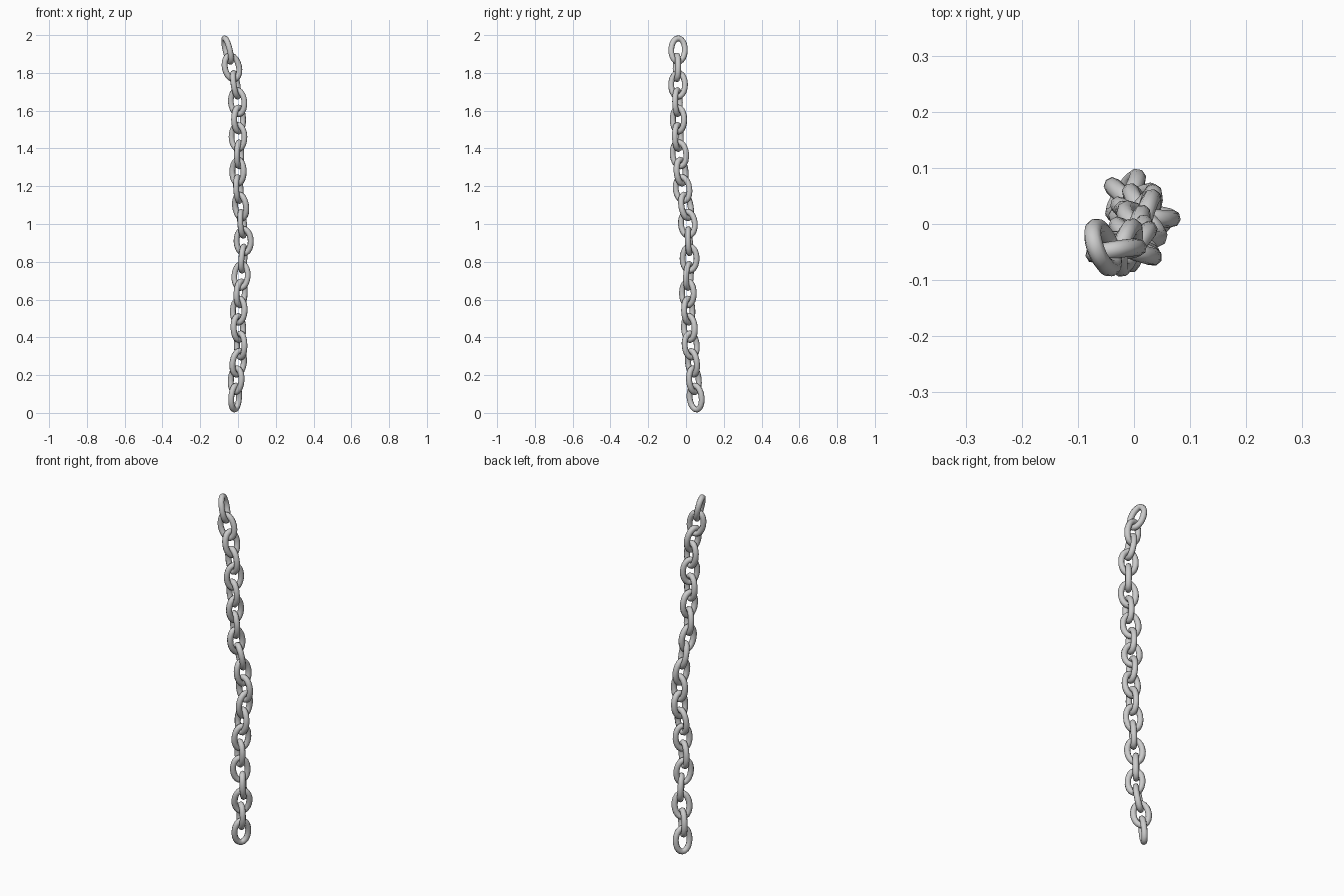
import bpy, bmesh, math
from mathutils import Matrix, Vector

if "Cube" in bpy.data.objects:
    bpy.data.objects.remove(bpy.data.objects["Cube"])

HALF_W, HALF_L, WIRE = 0.038, 0.064, 0.0158   # link centre-line radii and wire radius
SEGS, SIDES = 20, 8

# sway of the hanging chain, one entry per link from the top: x, y, yaw in degrees
LINKS = [
    (-.055, -.042, 107), (-.032, -.048, 10), (-.013, -.042, 75), (-.002, -.045, -20),
    (.003, -.040, 52), (.000, -.043, -25), (.006, -.035, 72), (.000, -.026, -38),
    (.002, -.018, 72), (.014, 0, -40), (.022, .010, 75), (.030, .015, -8),
    (.026, .019, 78), (.016, .013, -20), (.014, .010, 55), (.004, .012, -35),
    (.002, .018, 48), (.014, .025, -58), (.001, .034, 38), (-.010, .042, -42),
    (-.015, .051, 57)]
TOP_Z, PITCH = 1.921, 0.092


def link_mesh():
    """Oval ring of round wire, standing in the local xz plane."""
    bm = bmesh.new()
    rings = []
    for i in range(SEGS):
        t = math.tau * i / SEGS
        c = Vector((HALF_W * math.cos(t), 0, HALF_L * math.sin(t)))
        n = Vector((HALF_L * math.cos(t), 0, HALF_W * math.sin(t))).normalized()
        rings.append([bm.verts.new(c + WIRE * (math.cos(a) * n + Vector((0, math.sin(a), 0))))
                      for a in (math.tau * j / SIDES for j in range(SIDES))])
    for i in range(SEGS):
        a, b = rings[i], rings[(i + 1) % SEGS]
        for j in range(SIDES):
            k = (j + 1) % SIDES
            bm.faces.new((a[j], a[k], b[k], b[j])).smooth = True
    bmesh.ops.recalc_face_normals(bm, faces=bm.faces)
    me = bpy.data.meshes.new("chain_link")
    bm.to_mesh(me)
    bm.free()
    return me


mesh = link_mesh()
pts = [Vector((x, y, TOP_Z - PITCH * i)) for i, (x, y, _) in enumerate(LINKS)]

# hang each link along the path, turned about a quarter from its neighbour
for i, (p, (_, _, yaw)) in enumerate(zip(pts, LINKS)):
    up = (pts[max(i - 1, 0)] - pts[min(i + 1, len(pts) - 1)]).normalized()
    tilt = Vector((0, 0, 1)).rotation_difference(up).to_matrix().to_4x4()
    ob = bpy.data.objects.new(f"chain_link_{i + 1:02d}", mesh)
    ob.matrix_world = Matrix.Translation(p) @ tilt @ Matrix.Rotation(math.radians(yaw), 4, 'Z')
    bpy.context.collection.objects.link(ob)
